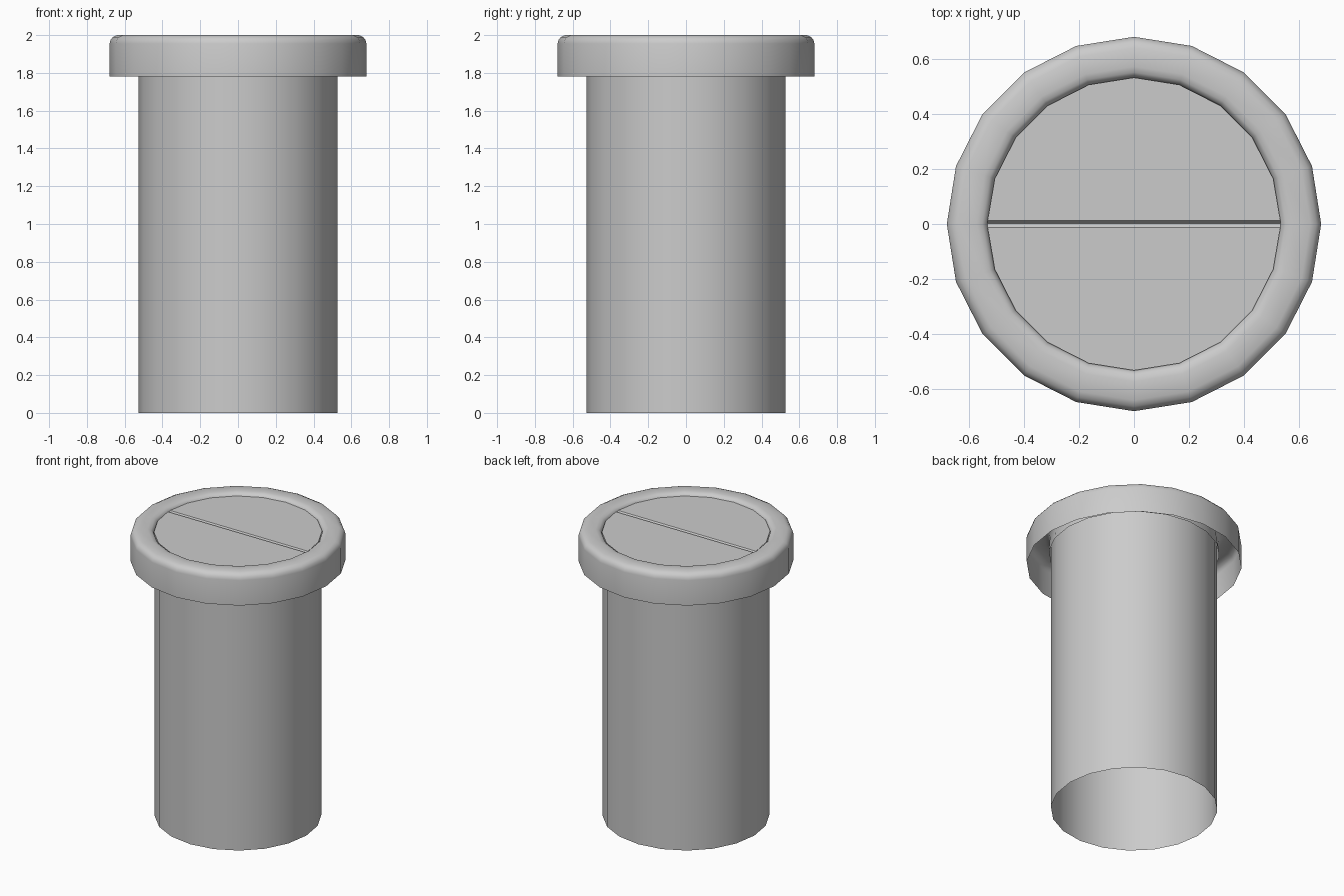
import bpy, bmesh, math

if "Cube" in bpy.data.objects:
    bpy.data.objects.remove(bpy.data.objects["Cube"])

SIDES = 20


def finish(name, bm):
    mesh = bpy.data.meshes.new(name)
    bmesh.ops.recalc_face_normals(bm, faces=bm.faces)
    bm.to_mesh(mesh)
    bm.free()
    obj = bpy.data.objects.new(name, mesh)
    bpy.context.collection.objects.link(obj)
    bpy.ops.object.select_all(action='DESELECT')
    obj.select_set(True)
    bpy.context.view_layer.objects.active = obj
    bpy.ops.object.shade_smooth_by_angle(angle=math.radians(40))
    return obj


def lathe(name, profile):
    """Revolve an open (radius, z) profile around z."""
    bm = bmesh.new()
    rings = []
    for r, z in profile:
        rings.append([bm.verts.new((r * math.cos(2 * math.pi * i / SIDES),
                                    r * math.sin(2 * math.pi * i / SIDES), z))
                      for i in range(SIDES)])
    for a, b in zip(rings, rings[1:]):
        for i in range(SIDES):
            j = (i + 1) % SIDES
            bm.faces.new((a[i], a[j], b[j], b[i]))
    return finish(name, bm)


# Open-ended pipe
lathe("pipe_body", [(0.527, 0), (0.527, 1.97)])

# Collar, open underneath, with rounded shoulders and a short inner lip
lathe("collar", [(0.68, 1.78), (0.68, 1.955), (0.675, 1.975), (0.662, 1.99),
                 (0.64, 2.0), (0.572, 2.0), (0.551, 1.995),
                 (0.537, 1.983), (0.532, 1.965), (0.54, 1.86)])

# Two half-round lids meeting in a shallow V seam
R, Z, GAP = 0.532, 1.98, 0.012
bm = bmesh.new()
for s in (1, -1):
    edge = [(R, s * GAP)]
    edge += [(R * math.cos(2 * math.pi * i / SIDES),
              s * R * math.sin(2 * math.pi * i / SIDES))
             for i in range(1, SIDES // 2)]
    edge.append((-R, s * GAP))
    top = [bm.verts.new((x, y, Z)) for x, y in edge]
    bm.faces.new(top if s > 0 else top[::-1])
    low = [bm.verts.new((x, 0.002, Z - 0.014)) for x in (R, -R)]
    bm.faces.new((top[0], top[-1], low[1], low[0]))
bmesh.ops.remove_doubles(bm, verts=bm.verts, dist=0.0001)
finish("lid_halves", bm)
